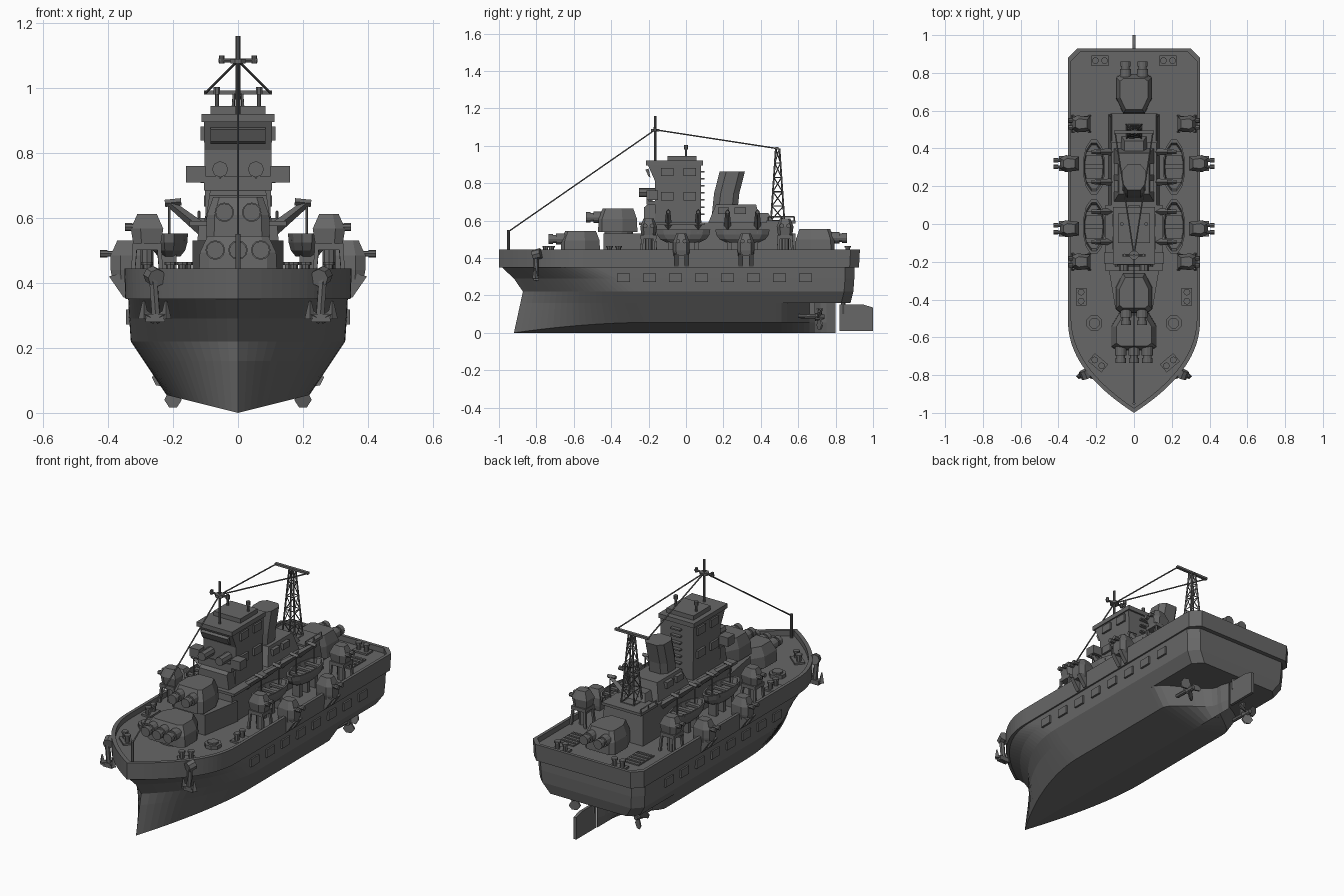
import bpy, bmesh, math
from mathutils import Matrix, Vector

if "Cube" in bpy.data.objects:
    bpy.data.objects.remove(bpy.data.objects["Cube"])

GREY = (0.135, 0.135, 0.135, 1)
paint = bpy.data.materials.new("naval grey")
paint.use_nodes = True
paint.diffuse_color = GREY
paint.node_tree.nodes["Principled BSDF"].inputs["Base Color"].default_value = GREY
parts = []


def finish(bm, name, loc=(0, 0, 0), turn=0, mirror=False):
    """Turn a bmesh into a named, painted object, optionally doubled across x."""
    bmesh.ops.transform(bm, verts=bm.verts, matrix=Matrix.Translation(loc) @ Matrix.Rotation(math.radians(turn), 4, 'Z'))
    if mirror:
        twin = bmesh.ops.duplicate(bm, geom=bm.verts[:] + bm.edges[:] + bm.faces[:])["geom"]
        bmesh.ops.scale(bm, vec=(-1, 1, 1), verts=[g for g in twin if isinstance(g, bmesh.types.BMVert)])
    bmesh.ops.recalc_face_normals(bm, faces=bm.faces)
    me = bpy.data.meshes.new(name)
    bm.to_mesh(me)
    bm.free()
    me.materials.append(paint)
    ob = bpy.data.objects.new(name, me)
    bpy.context.collection.objects.link(ob)
    parts.append(ob)


def loft(bm, rings, cap=True):
    """Skin closed rings of points; returns the rings."""
    vs = [[bm.verts.new(p) for p in r] for r in rings]
    n = len(vs[0])
    for a, b in zip(vs, vs[1:]):
        for i in range(n):
            bm.faces.new((a[i], a[(i + 1) % n], b[(i + 1) % n], b[i]))
    if cap:
        bm.faces.new(vs[0])
        bm.faces.new(vs[-1])
    return vs


def prism(bm, pts, z0, z1, low=1, top=1, at=(0, 0)):
    loft(bm, [[(at[0] + x * k, at[1] + y * k, z) for x, y in pts] for z, k in ((z0, low), (z1, top))])


def prof(bm, pts, w0, w1):
    """Side profile (y, z) widened across x, from half-width w0 at its foot to w1 at its head."""
    lo, hi = min(z for y, z in pts), max(z for y, z in pts)
    wid = lambda z: w0 + (w1 - w0) * (z - lo) / (hi - lo)
    loft(bm, [[(s * wid(z), y, z) for y, z in pts] for s in (-1, 1)])


def box(bm, x0, x1, y0, y1, z0, z1):
    prism(bm, [(x0, y0), (x1, y0), (x1, y1), (x0, y1)], z0, z1)


def rod(bm, a, b, r, n=8, r2=None):
    a, b = Vector(a), Vector(b)
    m = Matrix.Translation((a + b) / 2) @ (b - a).to_track_quat('Z', 'Y').to_matrix().to_4x4()
    bmesh.ops.create_cone(bm, cap_ends=True, segments=n, radius1=r, radius2=r2 or r, depth=(b - a).length, matrix=m)


def disc(r, n=8):
    return [(r * math.cos((i + .5) * math.tau / n), r * math.sin((i + .5) * math.tau / n)) for i in range(n)]


# Hull: waterlines stacked from keel to bulwark, then down to the sunken deck
def waterline(z, bow, stern, w, run, power, skeg):
    half = [(w * (1 - (1 - k / 20) ** power), bow + run * k / 20) for k in range(20)]
    start = bow + run
    for y in [start + (.45 - start) * k / 4 for k in range(4)] + [.45 + (stern - .5) * k / 10 for k in range(11)]:
        t = min(1, max(0, (y - .5) / .22)) if skeg else 0
        half.append((w * (1 - .94 * t * t * (3 - 2 * t)), y))
    half.append((0 if skeg else w - .05, stern))
    # the chine climbs from the stem as the hull widens
    half = [(x, y, z * x / w if z < .1 and w and y < 0 else z) for x, y in half]
    return half + [(-x, y, h) for x, y, h in reversed(half)]


bm = bmesh.new()
levels = [(0, -.92, .8, 0, .7, 1.8, 1), (.055, -.92, .8, .22, .7, 1.8, 1), (.16, -.885, .8, .29, .62, 1.9, 1),
          (.16, -.885, .88, .29, .62, 1.9, 0), (.22, -.872, .895, .33, .6, 2, 0), (.29, -.92, .9, .335, .57, 2.1, 0),
          (.35, -.985, .9, .338, .52, 2.2, 0), (.35, -1, .925, .347, .5, 2.2, 0), (.445, -1, .93, .35, .5, 2.2, 0),
          (.445, -.975, .912, .333, .49, 2.2, 0), (.415, -.975, .912, .333, .49, 2.2, 0)]
rings = loft(bm, [waterline(*l) for l in levels], cap=False)
bm.faces.new(rings[-1])
bmesh.ops.remove_doubles(bm, verts=bm.verts, dist=.0005)
bmesh.ops.dissolve_degenerate(bm, edges=bm.edges, dist=.0001)
finish(bm, "hull")

bm = bmesh.new()
for i in range(8):
    y = -.335 + .139 * i
    box(bm, .32, .345, y - .035, y + .035, .272, .318)
finish(bm, "hull_windows", mirror=True)

# Rudder and propellers
bm = bmesh.new()
prof(bm, [(.82, .01), (1, .01), (1, .135), (.95, .15), (.82, .15)], .008, .008)
rod(bm, (0, .84, .1), (0, .84, .2), .012)
finish(bm, "rudder")
bm = bmesh.new()
rod(bm, (.2, .6, .09), (.2, .74, .085), .012)
rod(bm, (.2, .69, .085), (.2, .74, .085), .022, 8, .012)
box(bm, .194, .206, .66, .69, .09, .2)
for k in range(3):
    a = math.radians(270 + 120 * k)
    d, t = Vector((math.cos(a), 0, math.sin(a))), Vector((-math.sin(a), 0, math.cos(a)))
    c = Vector((.2, .715, .085))
    blade = ((.01, -.01), (.045, -.027), (.068, -.012), (.068, .012), (.045, .027), (.01, .01))
    loft(bm, [[c + d * u + t * v + Vector((0, .5 * v + e, 0)) for u, v in blade] for e in (-.004, .004)])
finish(bm, "propellers", mirror=True)


# Main gun turrets, built facing -y
def turret(name, y, z, w, xs, turn=0, h=.125):
    bm = bmesh.new()
    plan = [(-w, -.09), (-w * .75, -.11), (w * .75, -.11), (w, -.09), (w, .02), (w * .6, .1), (-w * .6, .1), (-w, .02)]
    prism(bm, plan, 0, h * .55, 1, .98)
    prism(bm, plan, h * .55, h, .98, .78)
    prism(bm, disc(w * .8, 16), -.03, 0)
    for x in xs:
        for y0, y1, r in ((-.05, -.135, .03), (-.13, -.155, .022), (-.15, -.175, .027)):
            rod(bm, (x, y0, h * .62), (x, y1, h * .62), r, 12)
    finish(bm, name, (0, y, z), turn)


turret("front_low_turret", -.56, .43, .12, (-.07, 0, .07), h=.115)
turret("front_high_turret", -.36, .54, .098, (-.042, .042))
turret("rear_turret", .685, .43, .095, (-.045, .045), 180)

# Deckhouse with barbette and rear door
bm = bmesh.new()
prism(bm, [(-.14, -.2), (-.1, -.44), (.1, -.44), (.14, -.2)], .41, .53)
prof(bm, [(-.24, .41), (-.23, .59), (.56, .59), (.58, .41)], .135, .12)
box(bm, -.125, .125, .43, .585, .585, .6)
prism(bm, [(-.15, -.25), (.15, -.25), (.15, .1), (-.15, .1)], .575, .59)
rod(bm, (0, .56, .5), (0, .585, .5), .03, 12)
box(bm, -.03, .03, .56, .585, .415, .5)
for s in (-1, 1):
    for y in (.44, .51, .58):
        rod(bm, (s * .12, y, .6), (s * .12, y, .62), .004, 4)
    rod(bm, (s * .12, .44, .62), (s * .12, .58, .62), .004, 4)
finish(bm, "deckhouse")

# Bridge tower with forward-leaning wheelhouse
bm = bmesh.new()
prof(bm, [(-.165, .59), (-.165, .81), (-.205, .9), (.08, .9), (.08, .59)], .1, .105)
box(bm, -.112, .112, -.215, .09, .895, .92)
box(bm, -.085, .085, -.1, .055, .92, .945)
prof(bm, [(-.225, .59), (-.225, .67), (-.2, .69), (-.1, .69), (-.1, .59)], .1, .085)
box(bm, -.105, .105, -.21, -.15, .685, .705)
box(bm, -.105, .105, -.21, -.2, .705, .73)
finish(bm, "bridge_tower")
bm = bmesh.new()
for y in (-.1, .02):
    for z in (.73, .86):
        box(bm, .09, .115, y - .034, y + .034, z - .022, z + .022)
box(bm, .1, .16, -.21, -.15, .71, .76)
rod(bm, (.055, -.16, .75), (.055, -.25, .75), .025, 8)
rod(bm, (.055, -.18, .68), (.055, -.21, .75), .012)
finish(bm, "tower_windows_and_lamps", mirror=True)
bm = bmesh.new()
prof(bm, [(-.19, .83), (-.2, .835), (-.217, .872), (-.2, .878)], .085, .085)
for k in range(7):
    box(bm, -.03, .03, .075, .1, .63 + k * .038, .638 + k * .038)
finish(bm, "wheelhouse_window_and_rungs")

# Funnel and engine house
bm = bmesh.new()
prof(bm, [(.12, .59), (.16, .685), (.375, .685), (.4, .59)], .105, .08)
prof(bm, [(.3, .59), (.36, .64), (.44, .64), (.47, .59)], .07, .05)
plan = [(-.06, -.03), (-.035, -.065), (.035, -.065), (.06, -.03), (.06, .04), (.035, .07), (-.035, .07), (-.06, .04)]
loft(bm, [[(x, y + cy, z) for x, y in plan] for z, cy in ((.6, .2), (.745, .215), (.862, .245))])
for s in (-1, 1):
    for y in (.2, .29):
        box(bm, s * .095 - .01, s * .095 + .01, y - .03, y + .03, .635, .67)
finish(bm, "funnel_house")

# Fore mast, rear lattice mast, and rigging wires
bm = bmesh.new()
rod(bm, (0, -.165, .9), (0, -.165, 1.16), .007)
rod(bm, (-.06, -.165, 1.085), (.06, -.165, 1.085), .006)
prism(bm, disc(.025), 1.075, 1.09, at=(0, -.165))
for s in (-1, 1):
    rod(bm, (s * .05, -.165, 1.075), (s * .05, -.165, 1.1), .008)
    rod(bm, (s * .065, 0, .94), (s * .065, 0, .985), .006)
    prism(bm, disc(.011), .98, 1.003, at=(s * .065, 0))
    rod(bm, (0, -.165, 1.085), (s * .1, .485, .985), .004, 5)
rod(bm, (0, -.165, 1.085), (0, -.95, .54), .004, 5)
rod(bm, (0, -.95, .41), (0, -.95, .55), .008)
finish(bm, "fore_mast_and_wires")
bm = bmesh.new()
corner = lambda k, t: (((-1, 1, 1, -1)[k % 4]) * (.04 - .028 * t), .49 + (-1, -1, 1, 1)[k % 4] * (.036 - .026 * t), .6 + .385 * t)
for k in range(4):
    rod(bm, corner(k, 0), corner(k, 1), .005, 5)
    for j in range(5):
        rod(bm, corner(k + j % 2, j / 5), corner(k + 1 - j % 2, (j + 1) / 5), .003, 4)
        rod(bm, corner(k, j / 5), corner(k + 1, j / 5), .003, 4)
box(bm, -.105, .105, .478, .495, .98, .992)
finish(bm, "lattice_mast")

# Lifeboats: round-bellied open shells with thwarts, chocks and davits
bm = bmesh.new()
for y in (-.015, .302):
    loft(bm, [[(.212 + px * k, y + py * 2.5 * k, z) for px, py in disc(.06, 12)]
              for z, k in ((.482, .6), (.5, .85), (.525, .97), (.552, 1), (.552, .88), (.52, .8))])
    for d in (-.07, 0, .07):
        box(bm, .165, .26, y + d - .012, y + d + .012, .53, .542)
        box(bm, .19, .235, y + d - .012, y + d + .012, .41, .49)
    for d in (-.08, .08):
        rod(bm, (.11, y + d, .565), (.21, y + d, .645), .02, 4, .012)
        rod(bm, (.175, y + d, .65), (.225, y + d, .645), .011, 4)
        rod(bm, (.212, y + d, .65), (.212, y + d, .53), .004, 5)
finish(bm, "lifeboats", mirror=True)


# Small twin-gun mounts, built facing +x
def mount(name, x, y, z, raised):
    bm = bmesh.new()
    body = [(-.05, -.036), (.02, -.045), (.05, -.028), (.05, .028), (.02, .045), (-.05, .036)]
    prism(bm, body, 0, .045, .85 if raised else 1, 1)
    prism(bm, body, .045, .09, 1, .6)
    reach = .055 if raised else .07
    for d in (-.018, .018):
        rod(bm, (.02, d, .05), (reach, d, .05), .009)
        rod(bm, (reach - .01, d, .05), (reach + .013, d, .05), .012)
    if raised:
        box(bm, -.045, .045, -.042, .042, -.02, 0)
        for dx in (-.045, .045):
            for dy in (-.04, .04):
                rod(bm, (dx, dy, -.11), (dx * .8, dy * .8, 0), .009, 4)
        rod(bm, (0, 0, -.11), (0, 0, 0), .02)
    else:
        prism(bm, body, -.03, 0, .9, 1)
        for d in (-.028, .028):
            loft(bm, [[(px, d + e, pz) for px, pz in ((-.02, 0), (.055, -.02), (.01, -.085), (-.02, -.085))] for e in (-.012, .012)])
    finish(bm, name, (x, y, z), 0, True)


for tag, y in (("front", -.025), ("rear", .32)):
    mount(tag + "_side_guns", .342, y, .44, False)
for tag, y in (("front", -.2), ("rear", .53)):
    mount(tag + "_raised_guns", .28, y, .522, True)

# Deck fittings: vents, hatches, bollards
bm = bmesh.new()
prism(bm, disc(.045), .41, .435, at=(.21, -.525))
prism(bm, disc(.03), .435, .445, at=(.21, -.525))
for x, y, turn in ((.28, -.385, 90), (.18, .865, 0), (.19, -.735, 40)):
    m = Matrix.Rotation(math.radians(turn), 2)
    spin = lambda px, py: Vector((x, y)) + m @ Vector((px, py))
    prism(bm, [spin(*p) for p in ((-.046, -.028), (.046, -.028), (.046, .028), (-.046, .028))], .41, .425)
    for d in (-.024, .024):
        px, py = spin(d, 0)
        rod(bm, (px, py, .42), (px, py, .46), .013)
        rod(bm, (px, py, .455), (px, py, .465), .018)
box(bm, .155, .255, .65, .79, .41, .422)
for k in range(4):
    box(bm, .16, .25, .665 + k * .032, .677 + k * .032, .422, .426)
finish(bm, "deck_fittings", mirror=True)

# Anchors hung from the bow
bm = bmesh.new()
rod(bm, (.265, -.775, .425), (.25, -.815, .415), .028)
rod(bm, (.262, -.805, .43), (.252, -.8, .29), .014, 6)
box(bm, .225, .285, -.815, -.785, .28, .305)
for x in (.222, .29):
    rod(bm, (.255, -.8, .285), (x, -.805, .305), .013, 4)
    rod(bm, (x, -.805, .29), (x, -.81, .345), .017, 4, .004)
finish(bm, "anchors", mirror=True)

# Smooth the curved surfaces, keep the edges crisp
for ob in bpy.context.view_layer.objects:
    ob.select_set(ob in parts)
bpy.context.view_layer.objects.active = parts[0]
bpy.ops.object.shade_smooth_by_angle(angle=math.radians(21))
